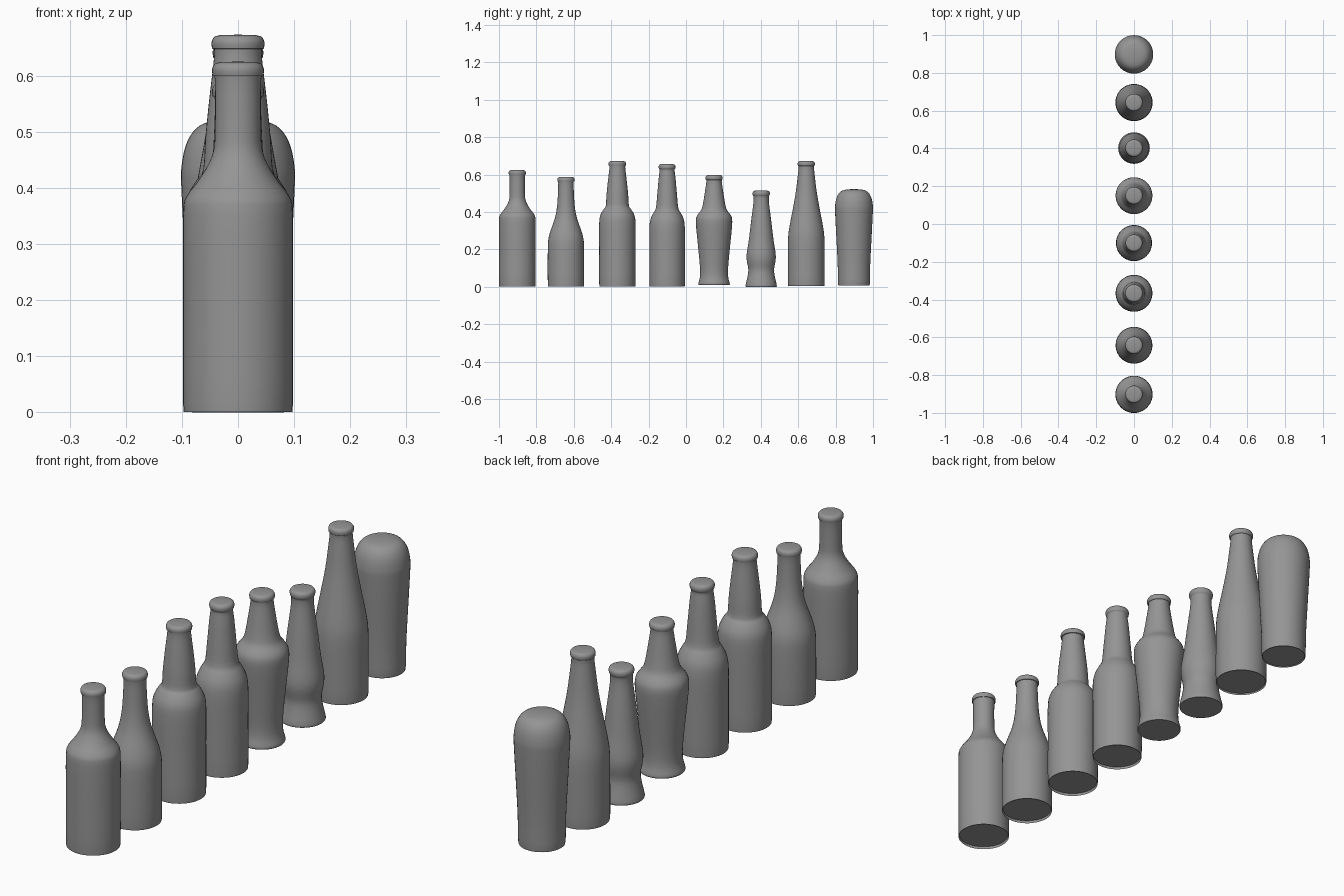
import bpy
import bmesh
import math
from mathutils import Vector

SIDES = 40
STEPS = 3

default_cube = bpy.data.objects.get("Cube")
if default_cube:
    bpy.data.objects.remove(default_cube, do_unlink=True)

# One plain material for all the bottles
GREY = (0.3, 0.3, 0.3, 1.0)
glass = bpy.data.materials.new("plain grey")
glass.use_nodes = True
glass.diffuse_color = GREY
glass.node_tree.nodes["Principled BSDF"].inputs["Base Color"].default_value = GREY


def smooth_profile(points):
    """Round a (radius, height) outline with a Catmull-Rom curve."""
    pts = [Vector(p) for p in points]
    pts = [pts[0]] + pts + [pts[-1]]
    result = []
    for a, b, c, d in zip(pts, pts[1:], pts[2:], pts[3:]):
        for step in range(STEPS):
            t = step / STEPS
            result.append(b + (c - a) * t / 2
                          + (a * 2 - b * 5 + c * 4 - d) * t * t / 2
                          + (b * 3 - a - c * 3 + d) * t ** 3 / 2)
    result.append(pts[-1])
    return result


def lip(radius, top):
    """Rolled rim and slightly domed closure at the mouth."""
    return [(radius - .004, top - .034), (radius, top - .025),
            (radius + .001, top - .013), (radius - .004, top - .004),
            (radius * .7, top - .001)]


def lathe(name, y, body, tip):
    """Spin an outline round the vertical axis and close both ends."""
    bm = bmesh.new()
    rings = []
    for radius, height in smooth_profile(body):
        ring = []
        for i in range(SIDES):
            angle = math.tau * i / SIDES
            ring.append(bm.verts.new((radius * math.cos(angle),
                                      radius * math.sin(angle), height)))
        rings.append(ring)
    for low, high in zip(rings, rings[1:]):
        for i in range(SIDES):
            j = (i + 1) % SIDES
            bm.faces.new((low[i], low[j], high[j], high[i]))
    bm.faces.new(list(reversed(rings[0])))
    centre = bm.verts.new((0, 0, tip))
    for i in range(SIDES):
        bm.faces.new((rings[-1][i], rings[-1][(i + 1) % SIDES], centre))
    mesh = bpy.data.meshes.new(name)
    bm.to_mesh(mesh)
    bm.free()
    mesh.materials.append(glass)
    obj = bpy.data.objects.new(name, mesh)
    obj.location.y = y
    bpy.context.collection.objects.link(obj)
    bpy.ops.object.select_all(action='DESELECT')
    obj.select_set(True)
    bpy.context.view_layer.objects.active = obj
    bpy.ops.object.shade_smooth_by_angle(angle=math.radians(50))


def bottle(name, y, body, mouth, top):
    lathe(name, y, body + lip(mouth, top), top)


# Row of bottles, front to back: outlines are (radius, height)
bottle("stubby_bottle", -.902,
       [(.094, .01), (.098, .016), (.098, .2), (.098, .35), (.092, .384),
        (.073, .41), (.055, .438), (.044, .465), (.041, .5)], .045, .625)

bottle("sloped_bottle", -.642,
       [(.093, .01), (.097, .016), (.097, .2), (.093, .26), (.08, .306),
        (.061, .36), (.05, .41), (.044, .47)], .045, .588)

bottle("stepped_neck_bottle", -.367,
       [(.093, .01), (.097, .016), (.097, .2), (.097, .34), (.09, .385),
        (.073, .415), (.062, .432), (.058, .49), (.051, .56)], .046, .673)

bottle("tapered_neck_bottle", -.101,
       [(.092, .01), (.095, .016), (.095, .2), (.095, .31), (.089, .36),
        (.073, .395), (.06, .42), (.053, .49), (.045, .58)], .044, .657)

bottle("broad_shoulder_bottle", .15,
       [(.082, .01), (.084, .018), (.076, .05), (.075, .1), (.084, .2),
        (.095, .31), (.097, .36), (.088, .385), (.069, .41),
        (.06, .44), (.05, .5)], .045, .598)

bottle("waisted_bottle", .402,
       [(.082, 0), (.083, .01), (.072, .06), (.069, .095), (.077, .14),
        (.077, .18), (.066, .25), (.054, .35), (.042, .445)], .045, .515)

bottle("long_neck_bottle", .643,
       [(.094, .01), (.098, .016), (.098, .15), (.097, .26), (.09, .32),
        (.073, .41), (.057, .5), (.047, .58)], .045, .673)

# Tall domed tumbler at the far end
lathe("domed_tumbler", .898,
      [(.081, .01), (.085, .016), (.087, .12), (.095, .28), (.101, .4),
       (.101, .435), (.094, .473), (.08, .5), (.06, .515), (.03, .521)], .522)
